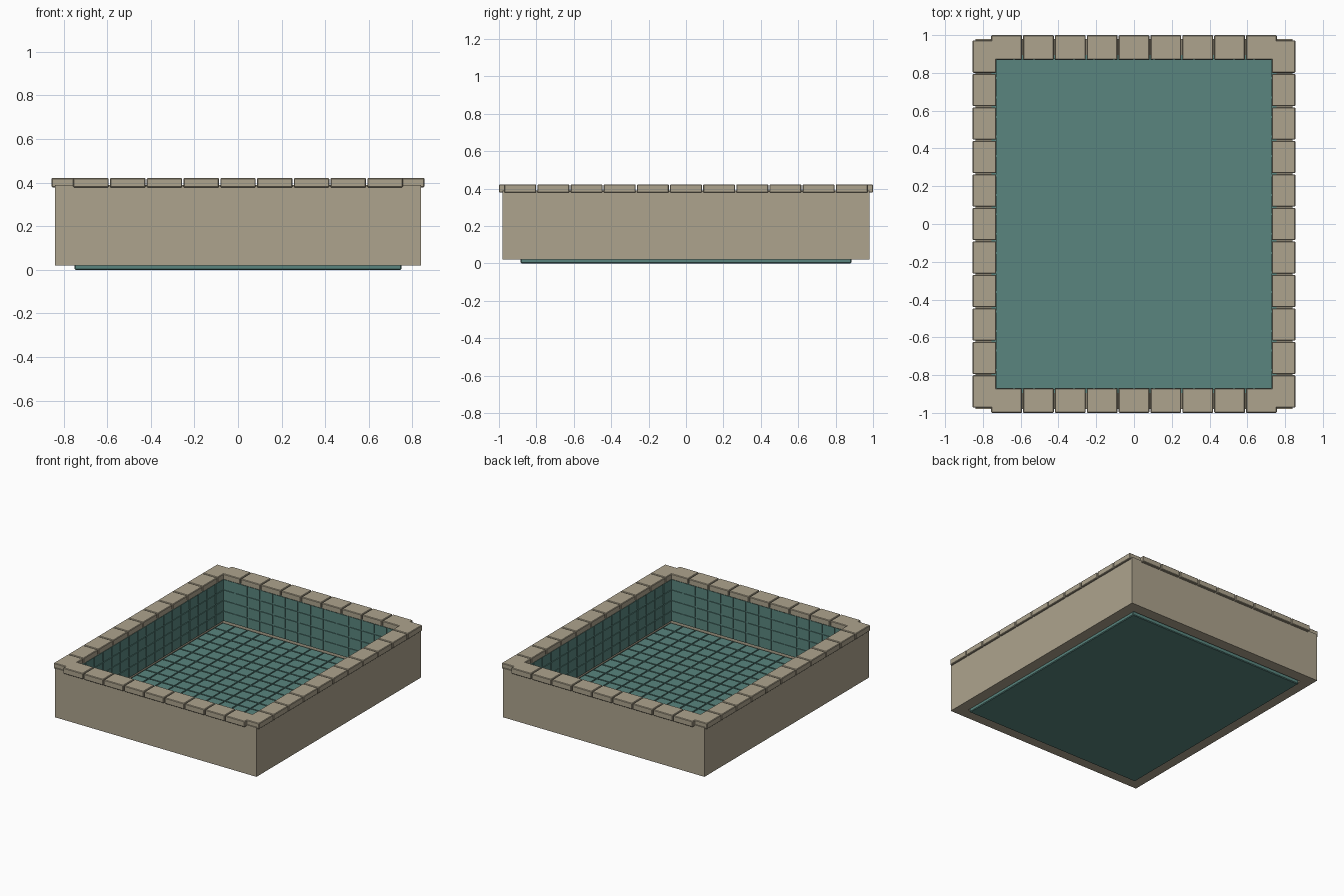
import bpy, bmesh
from mathutils import Vector

cube = bpy.data.objects.get("Cube")
if cube:
    bpy.data.objects.remove(cube)


def material(name, rgb):
    m = bpy.data.materials.new(name)
    m.use_nodes = True
    m.diffuse_color = (*rgb, 1)
    m.node_tree.nodes["Principled BSDF"].inputs["Base Color"].default_value = (*rgb, 1)
    return m


stone = material("sandstone", (0.42, 0.37, 0.27))
teal = material("teal tile", (0.10, 0.235, 0.21))


def add_box(bm, lo, hi, skip_low=False):
    """Axis-aligned box between two corners."""
    lo, hi = Vector(lo), Vector(hi)
    verts = bmesh.ops.create_cube(bm, size=1)["verts"]
    bmesh.ops.scale(bm, vec=hi - lo, verts=verts)
    bmesh.ops.translate(bm, vec=(lo + hi) / 2, verts=verts)


def finish(name, bm, mat, bevel=0):
    me = bpy.data.meshes.new(name)
    bm.to_mesh(me)
    bm.free()
    me.materials.append(mat)
    ob = bpy.data.objects.new(name, me)
    bpy.context.collection.objects.link(ob)
    if bevel:
        mod = ob.modifiers.new("Bevel", "BEVEL")
        mod.width = bevel
        mod.segments = 1
    return ob


def tile_spans(half, count, gap):
    """Start and end of each tile in an evenly divided row."""
    step = 2 * half / count
    return [(-half + i * step + gap / 2, -half + (i + 1) * step - gap / 2)
            for i in range(count)]


# Outer shell: ring of four walls, open at top and bottom
OX, OY, IX, IY = 0.84, 0.98, 0.755, 0.895
Z0, Z1 = 0.02, 0.39
bm = bmesh.new()
rings = [[bm.verts.new((sx * x, sy * y, z))
          for sx, sy in ((-1, -1), (1, -1), (1, 1), (-1, 1))]
         for x, y, z in ((OX, OY, Z0), (OX, OY, Z1), (IX, IY, Z1), (IX, IY, Z0))]
for r in range(4):
    a, b = rings[r], rings[(r + 1) % 4]
    for i in range(4):
        j = (i + 1) % 4
        bm.faces.new((a[i], a[j], b[j], b[i]))
finish("outer_walls", bm, stone)

# Floor slab with raised square tiles
FX, FY, FZ, RAISE, GAP = 0.75, 0.885, 0.045, 0.006, 0.01
bm = bmesh.new()
add_box(bm, (-FX, -FY, 0), (FX, FY, FZ))
finish("floor_slab", bm, teal, 0.005)
bm = bmesh.new()
for x0, x1 in tile_spans(FX - 0.01, 14, GAP):
    for y0, y1 in tile_spans(FY - 0.01, 17, GAP):
        add_box(bm, (x0, y0, FZ - 0.001), (x1, y1, FZ + RAISE))
finish("floor_tiles", bm, teal)

# Wall lining: thin panel plus raised tiles on each side
LOW, HIGH, ROWS = 0.066, 0.385, 4
rows = [(LOW + (HIGH - LOW) * (a + 1) / 2, LOW + (HIGH - LOW) * (b + 1) / 2)
        for a, b in tile_spans(1, ROWS, 0.06)]
for side, s in (("left", 1), ("right", -1)):
    bm = bmesh.new()
    add_box(bm, (s * 0.745 - 0.011, -IY, LOW), (s * 0.745 + 0.011, IY, HIGH))
    for y0, y1 in tile_spans(FY - 0.01, 17, GAP):
        for z0, z1 in rows:
            x = s * 0.734
            add_box(bm, (x - 0.005, y0, z0), (x + 0.005, y1, z1))
    finish(side + "_wall_tiles", bm, teal)
for side, s in (("back", 1), ("front", -1)):
    bm = bmesh.new()
    add_box(bm, (-IX, s * 0.885 - 0.011, LOW), (IX, s * 0.885 + 0.011, HIGH))
    for x0, x1 in tile_spans(FX - 0.01, 14, GAP):
        for z0, z1 in rows:
            y = s * 0.874
            add_box(bm, (x0, y - 0.005, z0), (x1, y + 0.005, z1))
    finish(side + "_wall_tiles", bm, teal)

# Coping stones around the rim
CZ0, CZ1 = 0.378, 0.422
for side, s in (("back", 1), ("front", -1)):
    bm = bmesh.new()
    for x0, x1 in tile_spans(0.759, 9, 0.006):
        add_box(bm, (x0, s * 0.935 - 0.065, CZ0), (x1, s * 0.935 + 0.065, CZ1))
    finish(side + "_coping", bm, stone, 0.004)
for side, s in (("left", 1), ("right", -1)):
    bm = bmesh.new()
    for y0, y1 in tile_spans(0.975, 11, 0.006):
        add_box(bm, (s * 0.7925 - 0.0625, y0, CZ0), (s * 0.7925 + 0.0625, y1, CZ1))
    finish(side + "_coping", bm, stone, 0.004)
